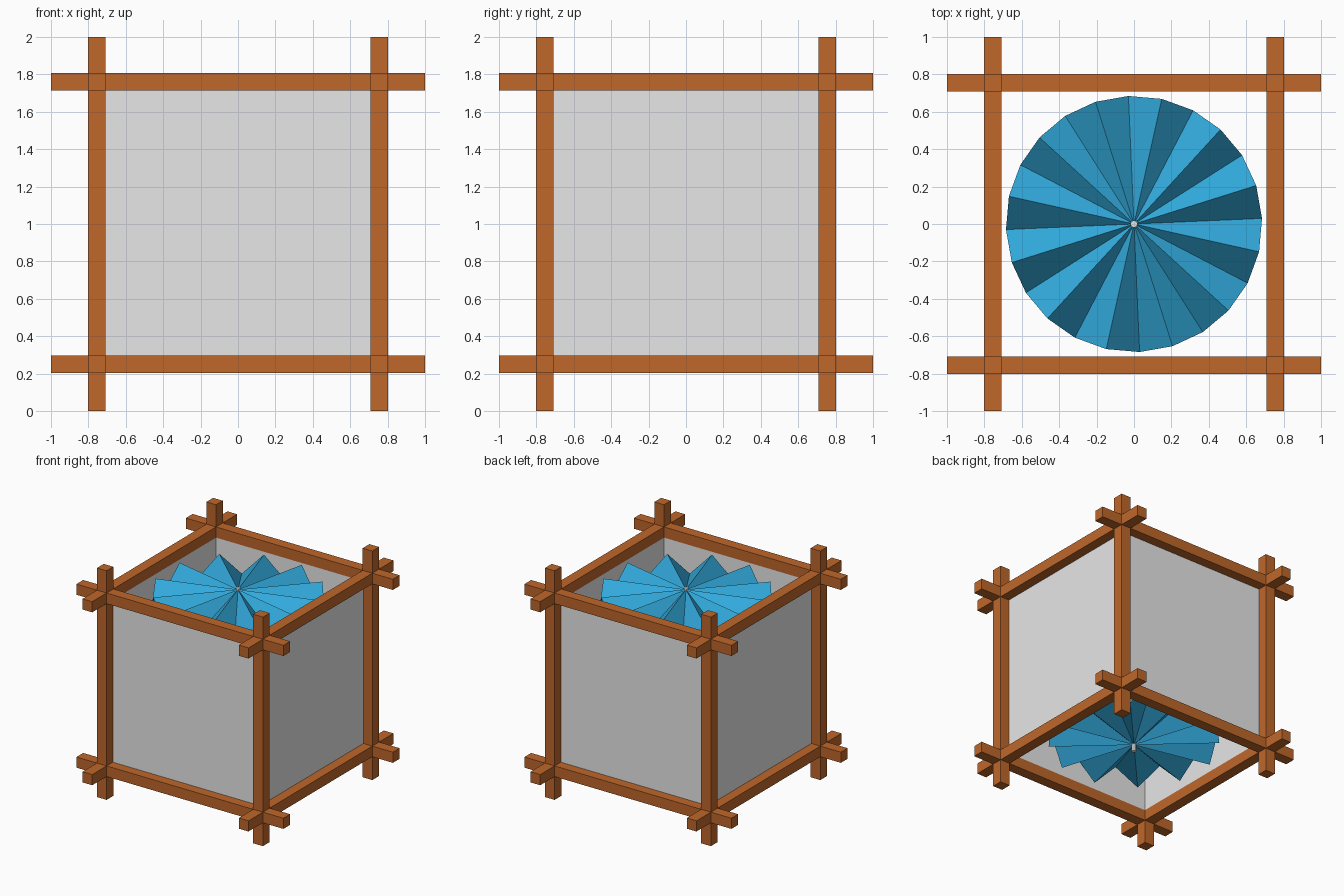
import bpy, bmesh
from math import sin, cos, radians

cube = bpy.data.objects.get("Cube")
if cube:
    bpy.data.objects.remove(cube, do_unlink=True)


def material(name, rgb):
    m = bpy.data.materials.new(name)
    m.use_nodes = True
    m.diffuse_color = (*rgb, 1)
    bsdf = next(n for n in m.node_tree.nodes if n.type == 'BSDF_PRINCIPLED')
    bsdf.inputs["Base Color"].default_value = (*rgb, 1)
    return m


WOOD = material("brown wood", (0.52, 0.135, 0.023))
PAPER = material("pale panel", (0.8, 0.8, 0.8))
BLUE = material("blue paper", (0.032, 0.405, 0.72))


def add_object(name, bm, mat):
    mesh = bpy.data.meshes.new(name)
    bm.to_mesh(mesh)
    bm.free()
    mesh.materials.append(mat)
    obj = bpy.data.objects.new(name, mesh)
    bpy.context.collection.objects.link(obj)
    return obj


def box(name, center, size, mat):
    bm = bmesh.new()
    bmesh.ops.create_cube(bm, size=1)
    bmesh.ops.scale(bm, vec=size, verts=bm.verts)
    bmesh.ops.translate(bm, vec=center, verts=bm.verts)
    return add_object(name, bm, mat)


MID = 1.0          # height of the centre
BEAM_MID = 1.005   # height midway between the lower and upper beams
OFFSET = 0.755     # beam centre line from the middle
BEAM = 0.093       # beam thickness
INNER = OFFSET - BEAM / 2

# Frame: four crossing beams along each axis
for axis, label in enumerate(("cross_beam", "side_beam", "corner_post")):
    for a in (-OFFSET, OFFSET):
        for b in (-OFFSET, OFFSET):
            center = [a, b]
            center.insert(axis, 0)
            center[2] += MID if axis == 2 else BEAM_MID
            size = [BEAM] * 3
            size[axis] = 2
            box(label, center, size, WOOD)

# Wall panels, set just inside the inner edge of the beams
for axis in (0, 1):
    for side in (-1, 1):
        center = [0, 0, BEAM_MID]
        center[axis] = side * (INNER + 0.004)
        size = [2 * INNER] * 3
        size[axis] = 0.006
        box("wall_panel", center, size, PAPER)


# Pleated round fans, folded towards the middle of the cage
def pleated_fan(name, z, side, radius=0.685, depth=0.18, folds=24):
    bm = bmesh.new()
    hub = bm.verts.new((0, 0, z))
    rim = []
    for i in range(folds):
        angle = radians(2.5 + i * 360 / folds)
        drop = depth if i % 2 == 0 else 0
        rim.append(bm.verts.new((radius * cos(angle), radius * sin(angle), z - side * drop)))
    for i in range(folds):
        pair = [rim[i], rim[(i + 1) % folds]]
        bm.faces.new([hub] + pair[::side])
    return add_object(name, bm, BLUE)


pleated_fan("upper_fan", 1.72, 1)
pleated_fan("lower_fan", 0.325, -1)

# Thin rod joining the fan hubs
bm = bmesh.new()
bmesh.ops.create_cone(bm, cap_ends=True, segments=8, radius1=0.02, radius2=0.02, depth=1.47)
bmesh.ops.translate(bm, vec=(0, 0, MID), verts=bm.verts)
add_object("center_rod", bm, PAPER)
